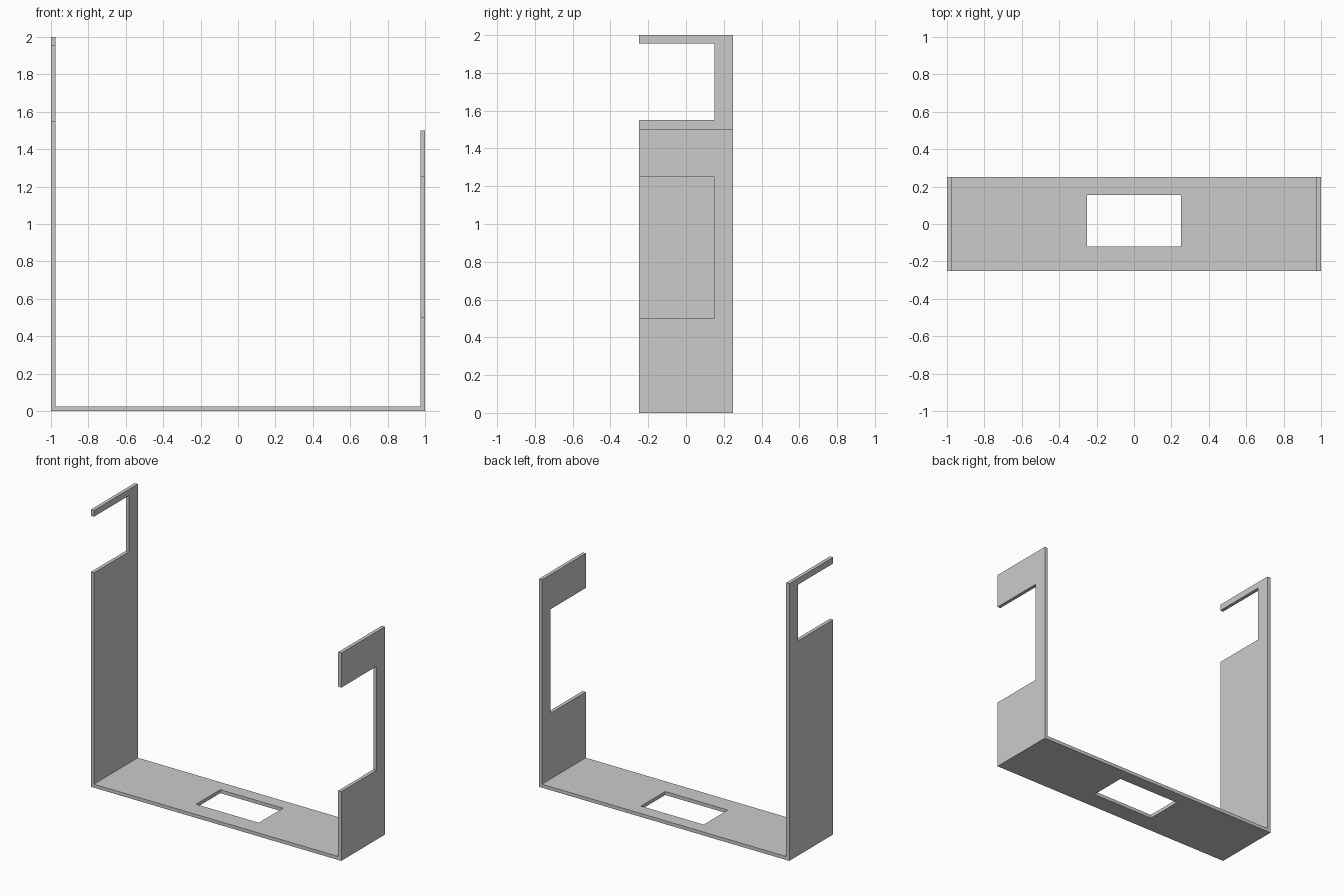
import bpy, bmesh

if "Cube" in bpy.data.objects:
    bpy.data.objects.remove(bpy.data.objects["Cube"])

T = 0.025      # sheet thickness
D = 0.25       # half depth


def extrude_profile(name, points):
    """Extrude an (x, z) outline along the full depth."""
    bm = bmesh.new()
    face = bm.faces.new([bm.verts.new((x, -D, z)) for x, z in points])
    ext = bmesh.ops.extrude_face_region(bm, geom=[face])
    verts = [g for g in ext["geom"] if isinstance(g, bmesh.types.BMVert)]
    bmesh.ops.translate(bm, verts=verts, vec=(0, 2 * D, 0))
    bmesh.ops.recalc_face_normals(bm, faces=bm.faces)
    mesh = bpy.data.meshes.new(name)
    bm.to_mesh(mesh)
    bm.free()
    obj = bpy.data.objects.new(name, mesh)
    bpy.context.collection.objects.link(obj)
    return obj


def cut_box(target, name, lo, hi):
    """Cut a box-shaped opening out of the target."""
    bpy.ops.mesh.primitive_cube_add(size=1, location=[(a + b) / 2 for a, b in zip(lo, hi)])
    cutter = bpy.context.object
    cutter.name = name
    cutter.scale = [b - a for a, b in zip(lo, hi)]
    cutter.hide_render = True
    bpy.context.view_layer.update()
    mod = target.modifiers.new(name, 'BOOLEAN')
    mod.operation = 'DIFFERENCE'
    mod.solver = 'EXACT'
    mod.object = cutter
    bpy.context.view_layer.objects.active = target
    bpy.ops.object.modifier_apply(modifier=mod.name)
    bpy.data.objects.remove(cutter)


# Folded U-shaped strip: tall left wall, floor, shorter right wall
bracket = extrude_profile("u_bracket", [
    (-1, 0), (1, 0), (1, 1.5), (1 - T, 1.5),
    (1 - T, T), (-1 + T, T), (-1 + T, 2), (-1, 2)])

# Notches open to the front, and the floor window
cut_box(bracket, "left_notch", (-1.1, -0.4, 1.55), (-0.9, 0.15, 1.955))
cut_box(bracket, "right_notch", (0.9, -0.4, 0.5), (1.1, 0.15, 1.25))
cut_box(bracket, "floor_window", (-0.25, -0.12, -0.1), (0.25, 0.155, 0.1))
